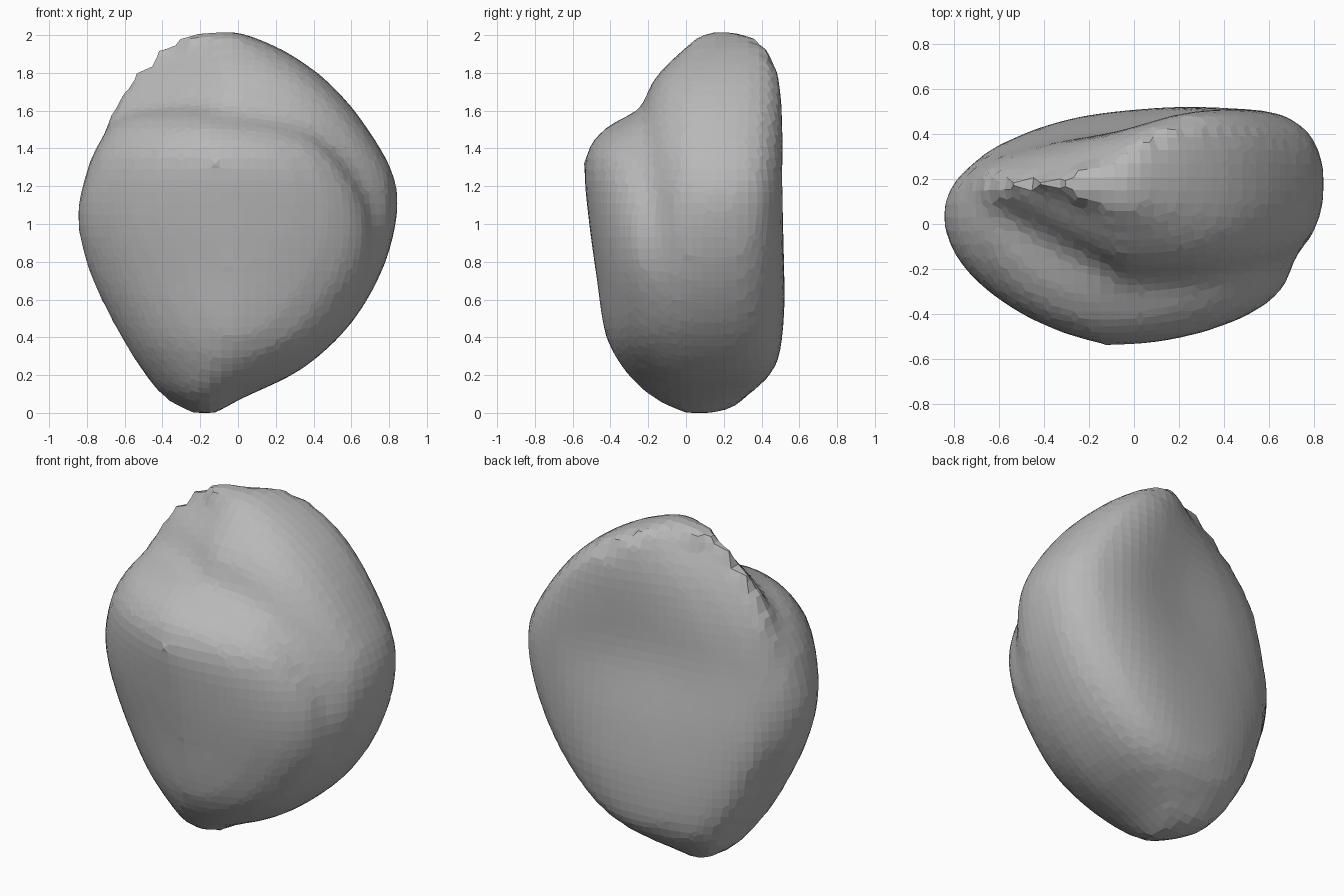
import bpy, bmesh, math
from mathutils import Vector

SIDES = 56
STEPS = 6

default_cube = bpy.data.objects.get("Cube")
if default_cube:
    bpy.data.objects.remove(default_cube, do_unlink=True)


def material(name, colour):
    mat = bpy.data.materials.new(name)
    mat.use_nodes = True
    mat.diffuse_color = colour
    mat.node_tree.nodes["Principled BSDF"].inputs["Base Color"].default_value = colour
    return mat


def spline(rows):
    """Smoothly interpolate between key slices."""
    result = []
    last = len(rows) - 1
    for i in range(last):
        a, b, c, d = (rows[min(max(i + k, 0), last)] for k in (-1, 0, 1, 2))
        for step in range(STEPS):
            t = step / STEPS
            result.append([
                q + t * (r - p) / 2
                + t * t * (2 * p - 5 * q + 4 * r - s) / 2
                + t ** 3 * (3 * q - p - 3 * r + s) / 2
                for p, q, r, s in zip(a, b, c, d)])
    result.append(rows[last])
    return result


def signed_power(value, power):
    return math.copysign(abs(value) ** power, value)


def hill(x, z, centre_x, centre_z, radius):
    return math.exp(-((x - centre_x) ** 2 + (z - centre_z) ** 2) / radius ** 2)


def loft(bm, rows, roundness, front_lean, back_lean, dish):
    """Stack rounded slices given as height, left, right, front, back."""
    rings = []
    for z, x_min, x_max, y_min, y_max in spline(rows):
        ring = []
        for i in range(SIDES):
            angle = math.tau * i / SIDES
            u = signed_power(math.cos(angle), 2 / roundness)
            v = signed_power(math.sin(angle), 2 / roundness)
            x = (x_min + x_max) / 2 + u * (x_max - x_min) / 2
            y = (y_min + y_max) / 2 + v * (y_max - y_min) / 2
            blend = (v + 1) / 2
            # The back twists more towards the top
            y += min(u, 0) * front_lean * (1 - blend) + u * z * back_lean * blend
            if v > 0:
                y -= v * dish * hill(x, z, 0.0, 1.35, 0.4)
            ring.append(bm.verts.new(Vector((x, y, z))))
        rings.append(ring)
    for low, high in zip(rings, rings[1:]):
        for i in range(SIDES):
            j = (i + 1) % SIDES
            bm.faces.new((low[i], low[j], high[j], high[i]))
    bm.faces.new(rings[0][::-1])
    bm.faces.new(rings[-1])


# Upright rear slab: height, left, right, front, back
slab_rows = [
    (0.0, -0.24, -0.12, 0.04, 0.18),
    (0.08, -0.38, 0.03, -0.1, 0.31),
    (0.24, -0.48, 0.35, -0.24, 0.47),
    (0.5, -0.62, 0.62, -0.32, 0.51),
    (0.85, -0.73, 0.8, -0.29, 0.5),
    (1.2, -0.74, 0.84, -0.25, 0.48),
    (1.5, -0.71, 0.69, -0.25, 0.47),
    (1.75, -0.58, 0.48, -0.18, 0.43),
    (1.92, -0.43, 0.24, -0.02, 0.34),
    (2.02, -0.24, 0.0, 0.09, 0.2),
]

# Swollen front lobe, ending in a ledge below the slab's top
lobe_rows = [
    (0.0, -0.27, -0.1, -0.04, 0.16),
    (0.1, -0.41, 0.02, -0.21, 0.28),
    (0.24, -0.52, 0.28, -0.34, 0.32),
    (0.42, -0.63, 0.5, -0.43, 0.34),
    (0.75, -0.79, 0.69, -0.48, 0.33),
    (1.05, -0.85, 0.69, -0.52, 0.31),
    (1.32, -0.79, 0.55, -0.54, 0.28),
    (1.46, -0.72, 0.4, -0.48, 0.25),
    (1.55, -0.65, 0.22, -0.36, 0.2),
    (1.62, -0.5, 0.05, -0.2, 0.12),
]

bm = bmesh.new()
loft(bm, slab_rows, 2.7, -0.28, 0.11, 0.05)
loft(bm, lobe_rows, 2.15, -0.14, -0.14, 0.0)
bmesh.ops.recalc_face_normals(bm, faces=bm.faces[:])
mesh = bpy.data.meshes.new("stone_body")
bm.to_mesh(mesh)
bm.free()
stone = bpy.data.objects.new("stone_body", mesh)
bpy.context.collection.objects.link(stone)
mesh.materials.append(material("stone_grey", (0.48, 0.48, 0.48, 1)))

# Fuse the two lobes into one coarse faceted skin
remesh = stone.modifiers.new("fuse", "REMESH")
remesh.mode = "VOXEL"
remesh.voxel_size = 0.06
remesh.use_smooth_shade = False
soften = stone.modifiers.new("soften", "SMOOTH")
soften.factor = 0.5
soften.iterations = 3
